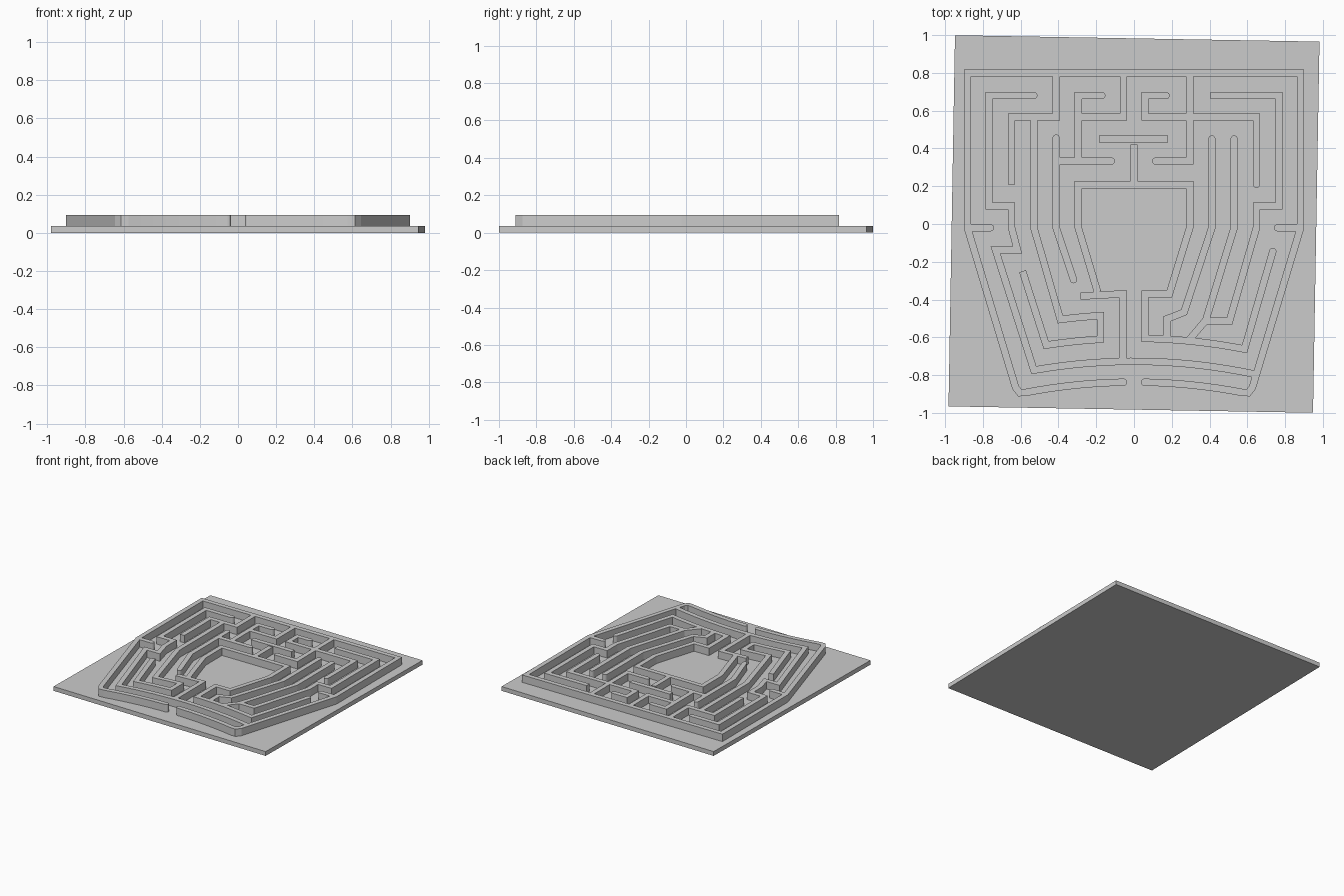
import bpy, bmesh
from math import pi, radians
from mathutils import Vector, Matrix

if "Cube" in bpy.data.objects:
    bpy.data.objects.remove(bpy.data.objects["Cube"])

HALF = 0.019            # half the wall thickness
Z0, Z1 = 0.035, 0.095   # plate top, wall top
A, B, C, D, E, F = 0.295, 0.412, 0.53, 0.648, 0.768, 0.882   # wall columns
BEND = -0.02            # height where the columns turn inward


def arc(x0, x1, y0, n=8):
    """Shallow bow with its crest at height y0."""
    xs = [x0 + (x1 - x0) * i / n for i in range(n + 1)]
    return [(x, y0 - x * x / 6) for x in xs]


def mirror(pts):
    return [(-x, y) for x, y in pts]


def cap(p, d, rounded):
    """End of a wall, from its left side round to its right side."""
    side = Vector((-d.y, d.x)) * HALF
    if not rounded:
        return [p + side, p - side]
    return [p + Matrix.Rotation(-pi * i / 8, 2) @ side for i in range(9)]


def wall(name, pts, round_start=False, round_end=False):
    """Mitred ribbon along a centre line, raised from the plate."""
    p = [Vector(q) for q in pts]
    d = [(b - a).normalized() for a, b in zip(p, p[1:])]
    left, right = [], []
    for i in range(1, len(p) - 1):
        n0, n1 = Vector((-d[i-1].y, d[i-1].x)), Vector((-d[i].y, d[i].x))
        off = (n0 + n1) * HALF / (1 + n0.dot(n1))
        left.append(p[i] + off)
        right.append(p[i] - off)
    outline = left + cap(p[-1], d[-1], round_end) + right[::-1] + cap(p[0], -d[0], round_start)
    bm = bmesh.new()
    base = bm.faces.new([bm.verts.new((v.x, v.y, Z0)) for v in outline])
    new = bmesh.ops.extrude_face_region(bm, geom=[base], use_keep_orig=True)["geom"]
    bmesh.ops.translate(bm, vec=(0, 0, Z1 - Z0),
                        verts=[v for v in new if isinstance(v, bmesh.types.BMVert)])
    bmesh.ops.recalc_face_normals(bm, faces=bm.faces)
    mesh = bpy.data.meshes.new(name)
    bm.to_mesh(mesh)
    bm.free()
    ob = bpy.data.objects.new(name, mesh)
    bpy.context.collection.objects.link(ob)


# Base plate, turned slightly
bpy.ops.mesh.primitive_cube_add(size=1, location=(0, 0, Z0 / 2), rotation=(0, 0, radians(-1)))
plate = bpy.context.object
plate.name = "base_plate"
plate.scale = (1.93, 1.965, Z0)

# Outer wall with a gap at the front
half = arc(-0.055, -0.575, -0.837) + [(-0.605, -0.893), (-0.627, -0.865), (-F, BEND), (-F, 0.8)]
wall("outer_wall", half + mirror(half)[::-1], True, True)
for s in (-1, 1):
    wall("outer_stub", [(s * (F - 0.015), BEND), (s * 0.76, BEND)], False, True)

# Left side
wall("left_long_wall", [(-0.53, 0.68), (-E, 0.68), (-E, 0.095), (-D, 0.095), (-D, BEND),
     (-0.617, -0.138), (-0.733, -0.138)] + arc(-0.53, 0.64, -0.727, 16), True)
wall("left_hook_wall", [(-D, 0.21), (-D, 0.567), (-B, 0.567), (-B, 0.785)])
wall("left_loop_wall", [(-C, 0.55), (-C, BEND)] + arc(-0.39, -0.177, -0.48, 4)
     + arc(-0.177, -0.465, -0.605, 4) + [(-0.59, -0.25)])
wall("left_post_wall", [(-B, 0.455), (-B, BEND), (-0.32, -0.295)], True, True)
wall("left_branch_wall", [(-B + 0.015, 0.333), (-0.12, 0.333)], False, True)
wall("left_crook_wall", [(-A, 0.345), (-A, 0.68), (-0.17, 0.68)], False, True)
wall("left_link_wall", [(-A + 0.015, 0.567), (-0.055, 0.567), (-0.055, 0.785)])

# Central chamber
wall("chamber_wall", [(-0.193, -0.36), (-A, BEND), (-A, 0.208), (A, 0.208), (A, BEND),
     (0.187, -0.37), (0.058, -0.37)] + arc(0.058, 0.585, -0.605)
     + [(0.735, -0.145)], False, True)
wall("chamber_entry_wall", [(-0.283, -0.382), (-0.06, -0.37), (-0.06, -0.715)])
wall("chamber_stem", [(0, 0.42), (0, 0.22)])
wall("chamber_bar", [(-0.185, 0.45), (0.18, 0.45)])

# Right side
wall("right_crook_wall", [(0.17, 0.68), (0.058, 0.68), (0.058, 0.567), (A - 0.015, 0.567)], True)
wall("right_drop_wall", [(A, 0.785), (A, 0.333), (0.115, 0.333)], False, True)
wall("right_hook_wall", [(A + 0.015, 0.567), (D, 0.567), (D, 0.21)], False, True)
wall("right_long_wall", [(0.405, 0.68), (E, 0.68), (E, 0.095), (D, 0.095), (D, BEND),
     (0.505, -0.515), (0.385, -0.515)])
wall("right_post_wall_inner", [(B, 0.45), (B, BEND), (0.265, -0.467), (0.173, -0.503),
     (0.173, -0.6)], True)
wall("right_post_wall_outer", [(C, 0.45), (C, BEND), (0.38, -0.51), (0.295, -0.61)], True)
